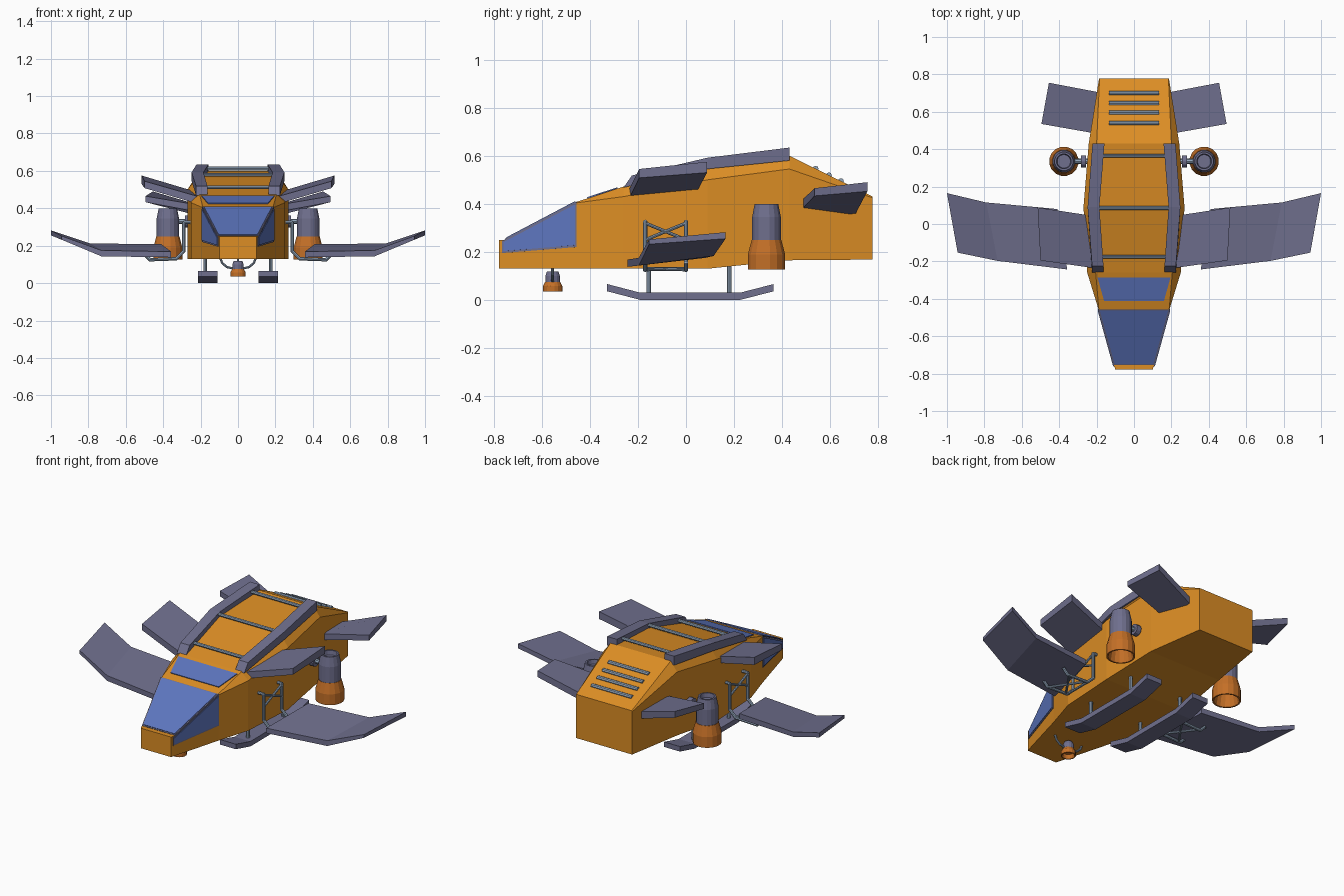
import bpy, bmesh, math
from mathutils import Vector

if "Cube" in bpy.data.objects:
    bpy.data.objects.remove(bpy.data.objects["Cube"])


def material(name, rgb):
    m = bpy.data.materials.new(name)
    m.diffuse_color = (*rgb, 1)
    m.use_nodes = True
    m.node_tree.nodes["Principled BSDF"].inputs["Base Color"].default_value = m.diffuse_color
    return m


ORANGE = material("hull orange", (0.72, 0.27, 0.018))
PURPLE = material("panel purple grey", (0.16, 0.16, 0.27))
BURNT = material("nozzle burnt orange", (0.55, 0.16, 0.02))
GLASS = material("window blue", (0.11, 0.18, 0.52))
STEEL = material("light blue steel", (0.29, 0.38, 0.50))


def finish(name, bm, mat, mirror=False):
    bmesh.ops.recalc_face_normals(bm, faces=bm.faces)
    me = bpy.data.meshes.new(name)
    bm.to_mesh(me)
    bm.free()
    me.materials.append(mat)
    ob = bpy.data.objects.new(name, me)
    bpy.context.collection.objects.link(ob)
    if mirror:
        ob.modifiers.new("mirror", 'MIRROR')
    return ob


def loft(name, rings, mat, mirror=False):
    """Skin equal-sized rings of points and cap both ends."""
    bm = bmesh.new()
    vs = [[bm.verts.new(p) for p in r] for r in rings]
    n = len(rings[0])
    for a, b in zip(vs, vs[1:]):
        for i in range(n):
            j = (i + 1) % n
            bm.faces.new((a[i], a[j], b[j], b[i]))
    bm.faces.new(vs[0])
    bm.faces.new(vs[-1])
    return finish(name, bm, mat, mirror)


def lathe(name, profile, cx, cy, mat, mirror=False, sides=16):
    ang = [2 * math.pi * (i + 0.5) / sides for i in range(sides)]
    rings = [[(cx + r * math.cos(a), cy + r * math.sin(a), z) for a in ang] for r, z in profile]
    return loft(name, rings, mat, mirror)


def rods(name, paths, r, mat, mirror=False, sides=8):
    bm = bmesh.new()
    for path in paths:
        for p, q in zip(path, path[1:]):
            p, q = Vector(p), Vector(q)
            d = q - p
            mtx = d.to_track_quat('Z', 'Y').to_matrix().to_4x4()
            mtx.translation = (p + q) / 2
            bmesh.ops.create_cone(bm, cap_ends=True, segments=sides, radius1=r,
                                  radius2=r, depth=d.length + r * 0.6, matrix=mtx)
    return finish(name, bm, mat, mirror)


def plate(name, pts, t, mat, mirror=False):
    """Thin plate standing t proud of a flat outline."""
    pts = [Vector(p) for p in pts]
    n = (pts[1] - pts[0]).cross(pts[2] - pts[0]).normalized()
    return loft(name, [[p - n * 0.002 for p in pts], [p + n * t for p in pts]], mat, mirror)


def fin(name, sections, mat):
    """Each section: lead (x, y, top, bottom), trail (x, y, top, bottom)."""
    rings = []
    for (x, y, t, b), (u, v, s, c) in sections:
        rings.append([(x, y, b), (x, y, t), (u, v, s), (u, v, c)])
    return loft(name, rings, mat, True)


# Hull: y, bottom z, bottom/side half width, shoulder z, top half width, top z
hull = [(-0.778, 0.13, 0.10, 0.249, 0.10, 0.25),
        (-0.755, 0.13, 0.107, 0.249, 0.107, 0.25),
        (-0.455, 0.13, 0.19, 0.404, 0.188, 0.408),
        (-0.26, 0.13, 0.25, 0.43, 0.205, 0.472),
        (0.09, 0.13, 0.27, 0.50, 0.22, 0.565),
        (0.43, 0.165, 0.242, 0.545, 0.20, 0.60),
        (0.777, 0.168, 0.187, 0.425, 0.184, 0.43)]
loft("hull", [[(-w, y, b), (w, y, b), (w, y, s), (tw, y, t), (-tw, y, t), (-w, y, s)]
              for y, b, w, s, tw, t in hull], ORANGE)


# Cockpit glazing with thin frames
def front_z(y):
    return 0.25 + (y + 0.755) * 0.158 / 0.30


def side_x(y):
    return 0.107 + (y + 0.755) * 0.083 / 0.30


def windshield(name, y0, y1, inset, t, mat):
    a, b = side_x(y0) - inset, side_x(y1) - inset
    plate(name, [(-a, y0, front_z(y0)), (a, y0, front_z(y0)),
                 (b, y1, front_z(y1)), (-b, y1, front_z(y1))], t, mat)


def side_window(name, y0, y1, m, t, mat):
    plate(name, [(side_x(y0), y0, 0.195 + m), (side_x(y1), y1, 0.22 + m),
                 (side_x(y1), y1, front_z(y1) - m), (side_x(y0), y0, front_z(y0) - m)],
          t, mat, True)


windshield("windshield_frame", -0.752, -0.456, 0.0, 0.003, PURPLE)
windshield("windshield", -0.746, -0.461, 0.006, 0.006, GLASS)
side_window("side_window_frame", -0.765, -0.455, 0.0, 0.003, PURPLE)
side_window("side_window", -0.758, -0.461, 0.008, 0.006, GLASS)


def roof_z(y):
    return 0.408 + (y + 0.455) * 0.064 / 0.195


plate("roof_window", [(-0.16, -0.41, roof_z(-0.41)), (0.16, -0.41, roof_z(-0.41)),
                      (0.195, -0.285, roof_z(-0.285)), (-0.195, -0.285, roof_z(-0.285))],
      0.005, GLASS)

# Roof rails and cross bars: bottom y, top y, inner x, outer x, bottom z, top z
rail = [(-0.26, -0.225, 0.163, 0.224, 0.468, 0.518),
        (0.09, 0.09, 0.185, 0.248, 0.545, 0.592),
        (0.43, 0.43, 0.158, 0.222, 0.58, 0.634)]
loft("roof_rail", [[(a, yb, b), (a, yt, t), (c, yt, t), (c, yb, b)]
                   for yb, yt, a, c, b, t in rail], PURPLE, True)
rods("roof_cross_bars", [[(-0.19, y, z), (0.19, y, z)] for y, z in
                         ((-0.175, 0.512), (0.085, 0.58), (0.365, 0.613))], 0.01, STEEL)

# Rear vent slats on the sloping tail deck
for i, y in enumerate((0.54, 0.595, 0.645, 0.70)):
    z = 0.60 - (y - 0.43) * 0.17 / 0.347
    rods(f"vent_slat_{i + 1}", [[(-0.13, y, z), (0.13, y, z)]], 0.012, STEEL)

# Wings and fins
fin("lower_wing", [((0.357, -0.243, 0.168, 0.138), (0.41, 0.08, 0.208, 0.175)),
                   ((0.73, -0.197, 0.175, 0.143), (0.79, 0.115, 0.212, 0.183)),
                   ((0.943, -0.153, 0.252, 0.232), (1.0, 0.165, 0.282, 0.255))], PURPLE)
fin("upper_fin", [((0.22, -0.235, 0.465, 0.425), (0.23, 0.045, 0.49, 0.45)),
                  ((0.50, -0.195, 0.545, 0.508), (0.515, 0.088, 0.575, 0.53))], PURPLE)
fin("tail_fin", [((0.20, 0.483, 0.415, 0.378), (0.165, 0.70, 0.39, 0.348)),
                 ((0.495, 0.535, 0.465, 0.433), (0.455, 0.755, 0.49, 0.452))], PURPLE)

# Strut frames carrying the lower wings
FRONT, BACK = -0.17, 0.0
rods("wing_strut", [[(0.25, y, 0.325), (0.29, y, 0.325), (0.29, y, 0.17), (0.33, y, 0.13),
                     (0.47, y, 0.125), (0.50, y, 0.155)] for y in (FRONT, BACK)],
     0.009, STEEL, True)
rods("wing_strut_braces", [[(0.29, FRONT, 0.32), (0.29, BACK, 0.25)],
                           [(0.29, FRONT, 0.25), (0.29, BACK, 0.32)],
                           [(0.33, FRONT, 0.13), (0.33, BACK, 0.13)],
                           [(0.34, FRONT, 0.13), (0.46, BACK, 0.126)],
                           [(0.34, BACK, 0.13), (0.46, FRONT, 0.126)]], 0.007, STEEL, True)

# Landing skids and legs
loft("skid", [[(0.11, y, z), (0.215, y, z), (0.215, y, z + 0.03), (0.11, y, z + 0.03)]
              for y, z in ((-0.328, 0.036), (-0.19, 0), (0.225, 0), (0.365, 0.036))],
     PURPLE, True)
rods("skid_legs", [[(0.175, y, 0.02), (0.175, y, 0.15)] for y in (-0.155, 0.18)],
     0.01, STEEL, True)

# Side lift engines
EX, EY = 0.375, 0.335
lathe("engine_body", [(0.05, 0.24), (0.061, 0.245), (0.061, 0.345), (0.05, 0.40),
                      (0.04, 0.40), (0.036, 0.375)], EX, EY, PURPLE, True)
lathe("engine_nozzle", [(0.055, 0.25), (0.063, 0.25), (0.079, 0.19), (0.079, 0.126),
                        (0.07, 0.126), (0.055, 0.20)], EX, EY, BURNT, True)
rods("engine_mount", [[(0.23, EY, 0.33), (0.34, EY, 0.33)]], 0.014, STEEL, True)
rods("engine_mount_disc", [[(0.265, EY, 0.33), (0.275, EY, 0.33)]], 0.032, PURPLE, True, 12)

# Small nose thruster on a curved bracket
NY = -0.555
lathe("nose_thruster_body", [(0.02, 0.07), (0.031, 0.072), (0.031, 0.10), (0.024, 0.118),
                             (0.018, 0.118)], 0, NY, PURPLE)
lathe("nose_thruster_nozzle", [(0.028, 0.075), (0.032, 0.075), (0.041, 0.058), (0.041, 0.036),
                               (0.035, 0.036), (0.028, 0.06)], 0, NY, BURNT)
rods("nose_thruster_bracket", [[(0.095, NY, 0.135), (0.085, NY, 0.108), (0.06, NY, 0.086),
                                (0.025, NY, 0.078)], [(0, NY, 0.11), (0, NY, 0.14)]],
     0.006, STEEL, True)
